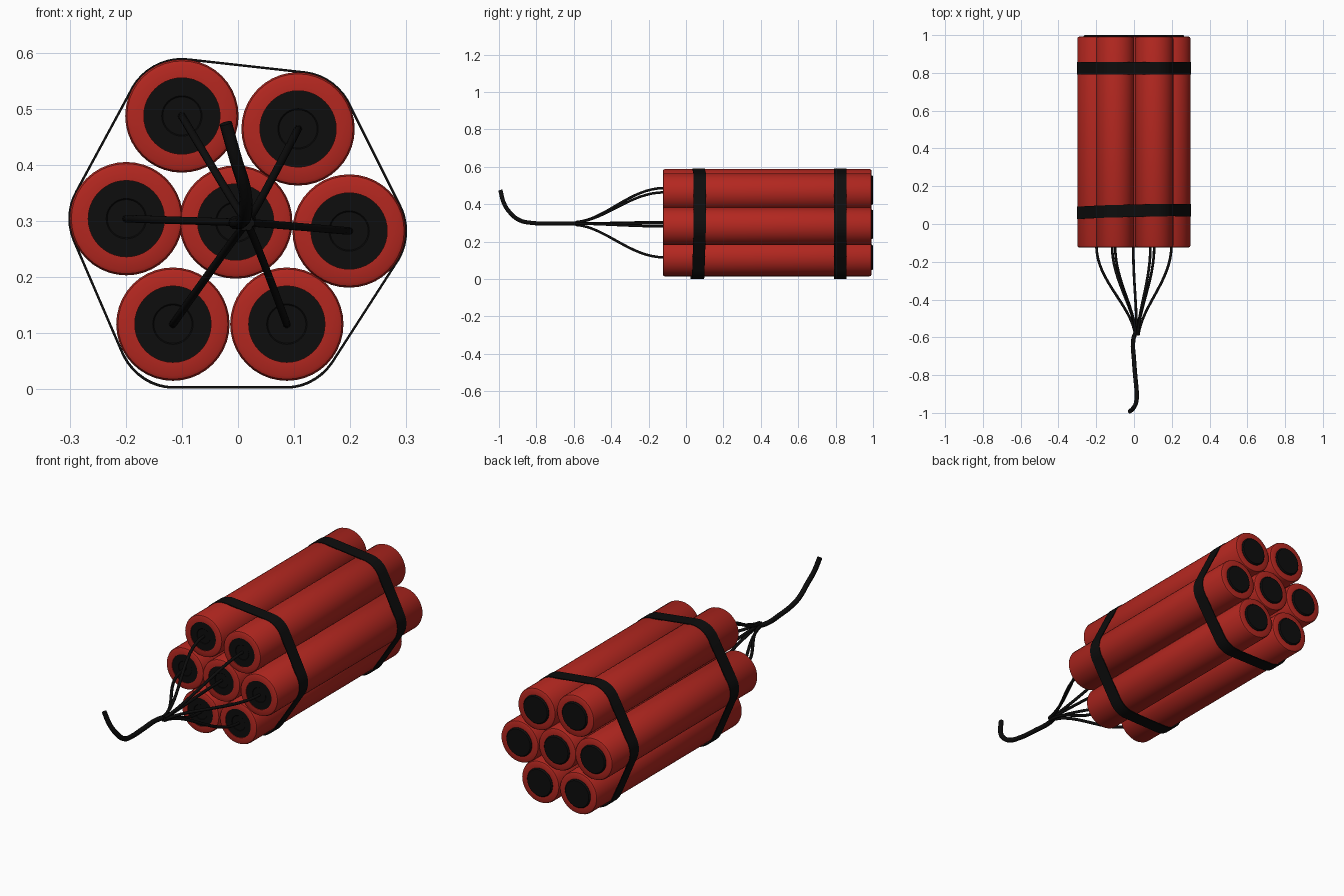
import bpy, bmesh, math
from mathutils import Vector
from mathutils.geometry import convex_hull_2d

if "Cube" in bpy.data.objects:
    bpy.data.objects.remove(bpy.data.objects["Cube"])


def material(name, rgb):
    m = bpy.data.materials.new(name)
    m.diffuse_color = (*rgb, 1)
    m.use_nodes = True
    m.node_tree.nodes["Principled BSDF"].inputs["Base Color"].default_value = m.diffuse_color
    return m


RED = material("red_paper", (0.45, 0.02, 0.014))
BLACK = material("black", (0.004, 0.004, 0.004))
STICKS = [(-0.10, 0.487), (0.107, 0.464), (-0.199, 0.304), (-0.004, 0.298),
          (0.198, 0.282), (-0.116, 0.116), (0.087, 0.116)]


def finish(name, bm, mat, angle=35):
    bmesh.ops.recalc_face_normals(bm, faces=bm.faces)
    me = bpy.data.meshes.new(name)
    bm.to_mesh(me)
    bm.free()
    ob = bpy.data.objects.new(name, me)
    bpy.context.collection.objects.link(ob)
    me.materials.append(mat)
    bpy.ops.object.select_all(action='DESELECT')
    ob.select_set(True)
    bpy.context.view_layer.objects.active = ob
    bpy.ops.object.shade_smooth_by_angle(angle=math.radians(angle))
    return ob


def lathe(name, profile, cx, cz, mat, closed=False, n=40):
    """Revolve (radius, y) points around a line parallel to y."""
    bm = bmesh.new()
    rings = []
    for r, y in profile:
        rings.append([bm.verts.new((cx + r * math.cos(2 * math.pi * i / n), y,
                                    cz + r * math.sin(2 * math.pi * i / n))) for i in range(n)])
    pairs = list(zip(rings, rings[1:]))
    if closed:
        pairs.append((rings[-1], rings[0]))
    else:
        bm.faces.new(rings[0])
        bm.faces.new(rings[-1])
    for a, b in pairs:
        for i in range(n):
            j = (i + 1) % n
            bm.faces.new((a[i], a[j], b[j], b[i]))
    return finish(name, bm, mat)


# Paper tubes with rounded rims, and black end plugs
TUBE = [(0.068, -0.124), (0.092, -0.124), (0.098, -0.121), (0.101, -0.114),
        (0.101, 0.982), (0.098, 0.989), (0.092, 0.992), (0.068, 0.992)]
PLUG = [(0.034, -0.119), (0.036, -0.121), (0.068, -0.121),
        (0.068, 0.994), (0.063, 1.0)]
for k, (x, z) in enumerate(STICKS):
    lathe(f"stick_{k + 1}", TUBE, x, z, RED, closed=True)
    lathe(f"end_plug_{k + 1}", PLUG, x, z, BLACK)


# Tape straps that follow the outline of the bundle
def strap(name, y, skew_x=0.0, skew_z=0.0, width=0.066):
    pts = []
    for x, z in STICKS:
        r = 0.115 if z < 0.2 else 0.1035
        for i in range(48):
            a = 2 * math.pi * i / 48
            # lower sticks: extra slack only underneath
            rz = r if math.sin(a) < 0 else 0.1035
            pts.append(Vector((x + 0.1035 * math.cos(a), z + rz * math.sin(a) + 0.0)))
    hull = [pts[i] for i in convex_hull_2d(pts)]
    cen = Vector((0, 0.297))
    bm = bmesh.new()
    rows = []
    for side, k in ((-1, 1), (1, 1), (1, 0.985), (-1, 0.985)):
        row = []
        for p in hull:
            q = cen + (p - cen) * k
            yy = y + side * width / 2 + skew_x * p.x + skew_z * (p.y - 0.3)
            row.append(bm.verts.new((q.x, yy, max(q.y, 0))))
        rows.append(row)
    n = len(hull)
    for a, b in zip(rows, rows[1:] + rows[:1]):
        for i in range(n):
            j = (i + 1) % n
            bm.faces.new((a[i], a[j], b[j], b[i]))
    return finish(name, bm, BLACK)


strap("front_strap", 0.066, skew_x=0.025, skew_z=0.015)
strap("back_strap", 0.825)


# Fuse cords
def cord(name, points, radius, handles=None):
    cu = bpy.data.curves.new(name, 'CURVE')
    cu.dimensions = '3D'
    cu.bevel_depth = radius
    cu.bevel_resolution = 3
    cu.use_fill_caps = True
    cu.resolution_u = 16 if handles else 6
    sp = cu.splines.new('BEZIER')
    sp.bezier_points.add(len(points) - 1)
    for i, (bp, p) in enumerate(zip(sp.bezier_points, points)):
        bp.co = p
        if handles:
            bp.handle_left_type = bp.handle_right_type = 'FREE'
            bp.handle_left = bp.handle_right = handles[i]
        else:
            bp.handle_left_type = bp.handle_right_type = 'AUTO'
    cu.materials.append(BLACK)
    ob = bpy.data.objects.new(name, cu)
    bpy.context.collection.objects.link(ob)
    return ob


for k, (x, z) in enumerate(STICKS):
    # each strand keeps a small offset so that the strands bunch together
    ex, ez = 0.015 + x * 0.04, 0.297 + (z - 0.297) * 0.04
    cord(f"fuse_strand_{k + 1}", [(x, -0.115, z), (ex, -0.59, ez)], 0.007,
         [(x, -0.30, z), (ex + x * 0.1, -0.43, ez + (z - 0.297) * 0.06)])

cord("main_fuse", [(0.015, -0.56, 0.297), (-0.003, -0.61, 0.297), (0.0, -0.72, 0.297),
                   (0.008, -0.82, 0.30), (0.014, -0.89, 0.315), (0.011, -0.945, 0.36),
                   (-0.004, -0.975, 0.41), (-0.022, -0.992, 0.474)], 0.0115)
